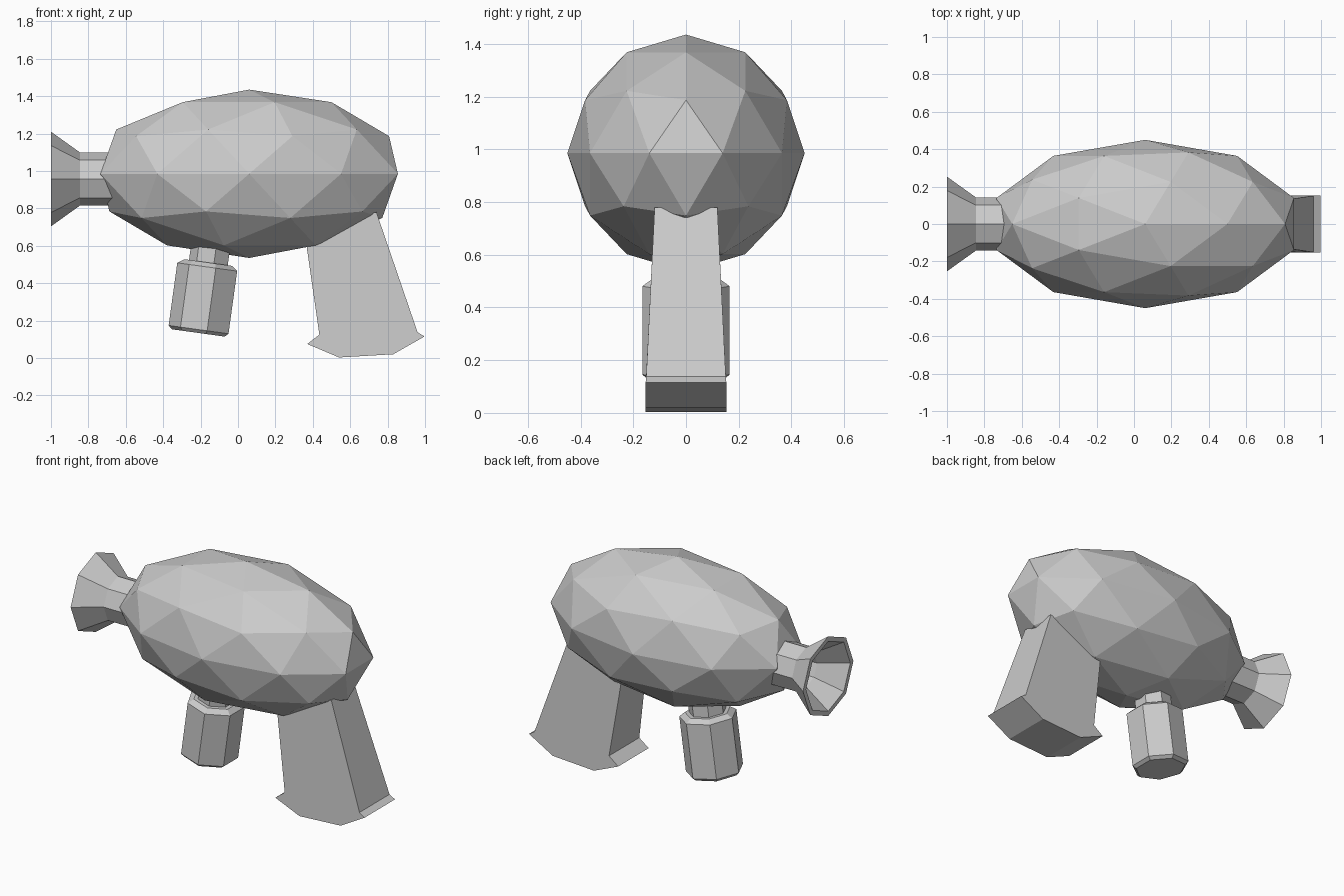
import bpy, bmesh, math
from mathutils import Matrix, Vector

if "Cube" in bpy.data.objects:
    bpy.data.objects.remove(bpy.data.objects["Cube"])


def finish(name, bm, matrix=Matrix()):
    bmesh.ops.recalc_face_normals(bm, faces=bm.faces)
    mesh = bpy.data.meshes.new(name)
    bm.to_mesh(mesh)
    bm.free()
    obj = bpy.data.objects.new(name, mesh)
    obj.matrix_world = matrix
    bpy.context.collection.objects.link(obj)
    return obj


def lathe(name, profile, sides, matrix, start=0.0):
    """Faceted turned solid: profile is (height, radius) along local z, capped at both ends."""
    bm = bmesh.new()
    rings = []
    for h, r in profile:
        angles = [start + 2 * math.pi * k / sides for k in range(sides)]
        rings.append([bm.verts.new((r * math.cos(a), r * math.sin(a), h)) for a in angles])
    for low, high in zip(rings, rings[1:]):
        for k in range(sides):
            n = (k + 1) % sides
            bm.faces.new((low[k], low[n], high[n], high[k]))
    bm.faces.new(rings[0])
    bm.faces.new(rings[-1])
    return finish(name, bm, matrix)


# Faceted egg-shaped body
bm = bmesh.new()
bmesh.ops.create_icosphere(bm, subdivisions=2, radius=1)
bmesh.ops.transform(bm, matrix=Matrix.Diagonal((0.836, 0.45, 0.45, 1)), verts=bm.verts)
finish("body", bm, Matrix.Translation((0.06, 0, 0.985)))

# Flared hollow nozzle, pointing to -x
nozzle_matrix = Matrix.Translation((-1, 0, 0.957)) @ Matrix.Rotation(math.pi / 2, 4, 'Y')
lathe("nozzle", [(0.40, 0.142), (0.155, 0.142), (0, 0.253), (0, 0.222),
                 (0.155, 0.11), (0.27, 0.11)], 8, nozzle_matrix)

# Seven-sided canister with neck, hanging at a slight tilt
axis = Vector((0.137, 0, 0.99))
tilt = axis.to_track_quat('Z', 'Y').to_matrix().to_4x4()
tilt = Matrix.Rotation(math.atan2(axis.x, axis.z), 4, 'Y')
lathe("canister", [(0, 0.15), (0.018, 0.17), (0.356, 0.17), (0.38, 0.135),
                   (0.38, 0.11), (0.60, 0.11)], 7,
      Matrix.Translation((-0.205, 0, 0.133)) @ tilt, start=math.pi)

# Grip: side profile (x, z, half width) widening towards the foot
grip = [(0.37, 0.575, 0.129), (0.435, 0.125, 0.152), (0.37, 0.075, 0.153),
        (0.54, 0.003, 0.153), (0.83, 0.02, 0.153), (0.997, 0.115, 0.153),
        (0.96, 0.138, 0.151), (0.74, 0.78, 0.119), (0.36, 0.68, 0.124)]
bm = bmesh.new()
near = [bm.verts.new((x, -w, z)) for x, z, w in grip]
far = [bm.verts.new((x, w, z)) for x, z, w in grip]
bm.faces.new(near)
bm.faces.new(far)
for k in range(len(grip)):
    n = (k + 1) % len(grip)
    bm.faces.new((near[k], near[n], far[n], far[k]))
finish("grip", bm)
